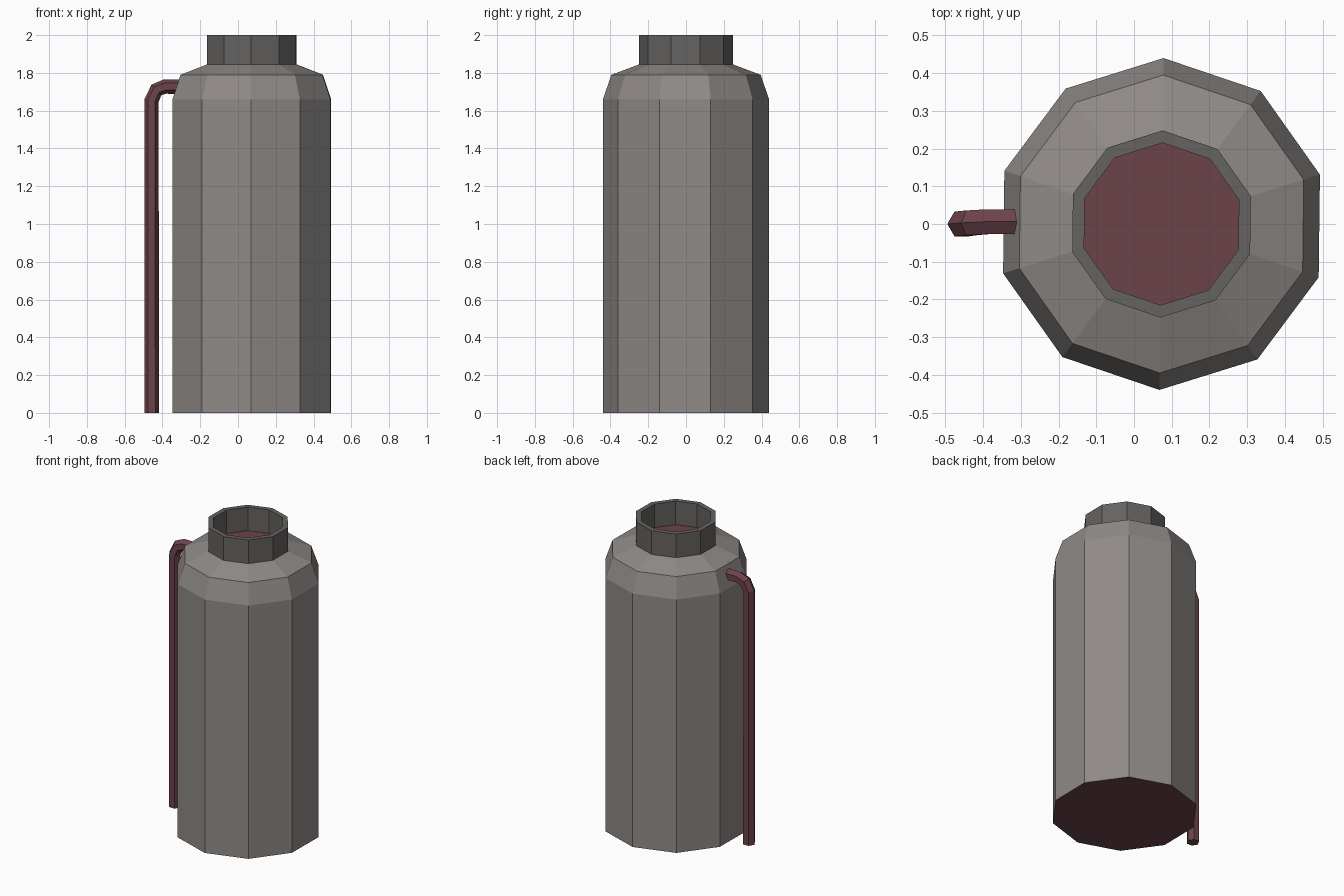
import bpy
import bmesh
from math import sin, cos, radians, tau
from mathutils import Vector

cube = bpy.data.objects.get("Cube")
if cube:
    bpy.data.objects.remove(cube, do_unlink=True)

SIDES = 10
CENTRE_X = 0.073
TURN = radians(89.3)


def make_material(name, rgb):
    mat = bpy.data.materials.new(name)
    mat.use_nodes = True
    mat.diffuse_color = (*rgb, 1)
    mat.node_tree.nodes["Principled BSDF"].inputs["Base Color"].default_value = (*rgb, 1)
    return mat


body_grey = make_material("warm grey", (0.275, 0.255, 0.243))
neck_grey = make_material("dark grey", (0.13, 0.125, 0.12))
maroon = make_material("maroon", (0.15, 0.056, 0.068))


def finish(name, bm, materials):
    mesh = bpy.data.meshes.new(name)
    bm.to_mesh(mesh)
    bm.free()
    for mat in materials:
        mesh.materials.append(mat)
    obj = bpy.data.objects.new(name, mesh)
    bpy.context.collection.objects.link(obj)
    return obj


def bridge(bm, rings):
    """Join neighbouring vertex rings with quads."""
    for low, high in zip(rings, rings[1:]):
        for i in range(len(low)):
            j = (i + 1) % len(low)
            bm.faces.new((low[i], low[j], high[j], high[i]))


def lathe_ring(bm, r, z):
    angles = [TURN + tau * i / SIDES for i in range(SIDES)]
    return [bm.verts.new((CENTRE_X + r * cos(a), r * sin(a), z)) for a in angles]


# Body: straight wall, chamfer and sloping shoulder, with a maroon base
bm = bmesh.new()
rings = [lathe_ring(bm, r, z) for r, z in
         ((0.44, 0), (0.44, 1.66), (0.395, 1.79), (0.248, 1.845))]
bridge(bm, rings)
base = bm.faces.new(rings[0][::-1])
base.material_index = 1
finish("body", bm, [body_grey, maroon])

# Neck: hollow collar
bm = bmesh.new()
bridge(bm, [lathe_ring(bm, r, z) for r, z in
            ((0.248, 1.845), (0.248, 2), (0.215, 2), (0.215, 1.845))])
finish("neck", bm, [neck_grey])

# Floor inside the neck
bm = bmesh.new()
bm.faces.new(lathe_ring(bm, 0.217, 1.846))
finish("neck_floor", bm, [maroon])

# Side pipe: hexagonal tube swept along a bent path into the shoulder
path = [Vector(p) for p in ((-0.457, 0, 0), (-0.457, 0, 1.655), (-0.432, 0.003, 1.71),
                            (-0.388, 0.006, 1.727), (-0.305, 0.006, 1.727))]
bm = bmesh.new()
rings = []
for i, point in enumerate(path):
    ahead = (path[min(i + 1, len(path) - 1)] - point).normalized()
    behind = (point - path[max(i - 1, 0)]).normalized()
    tangent = (ahead + behind).normalized()
    across = Vector((0, 1, 0))
    outward = across.cross(tangent).normalized()
    rings.append([bm.verts.new(point + 0.038 * (cos(a) * outward + sin(a) * across))
                  for a in (tau * k / 6 for k in range(6))])
bridge(bm, rings)
bm.faces.new(rings[0][::-1])
bm.faces.new(rings[-1])
bmesh.ops.recalc_face_normals(bm, faces=bm.faces[:])
finish("side_pipe", bm, [maroon])
